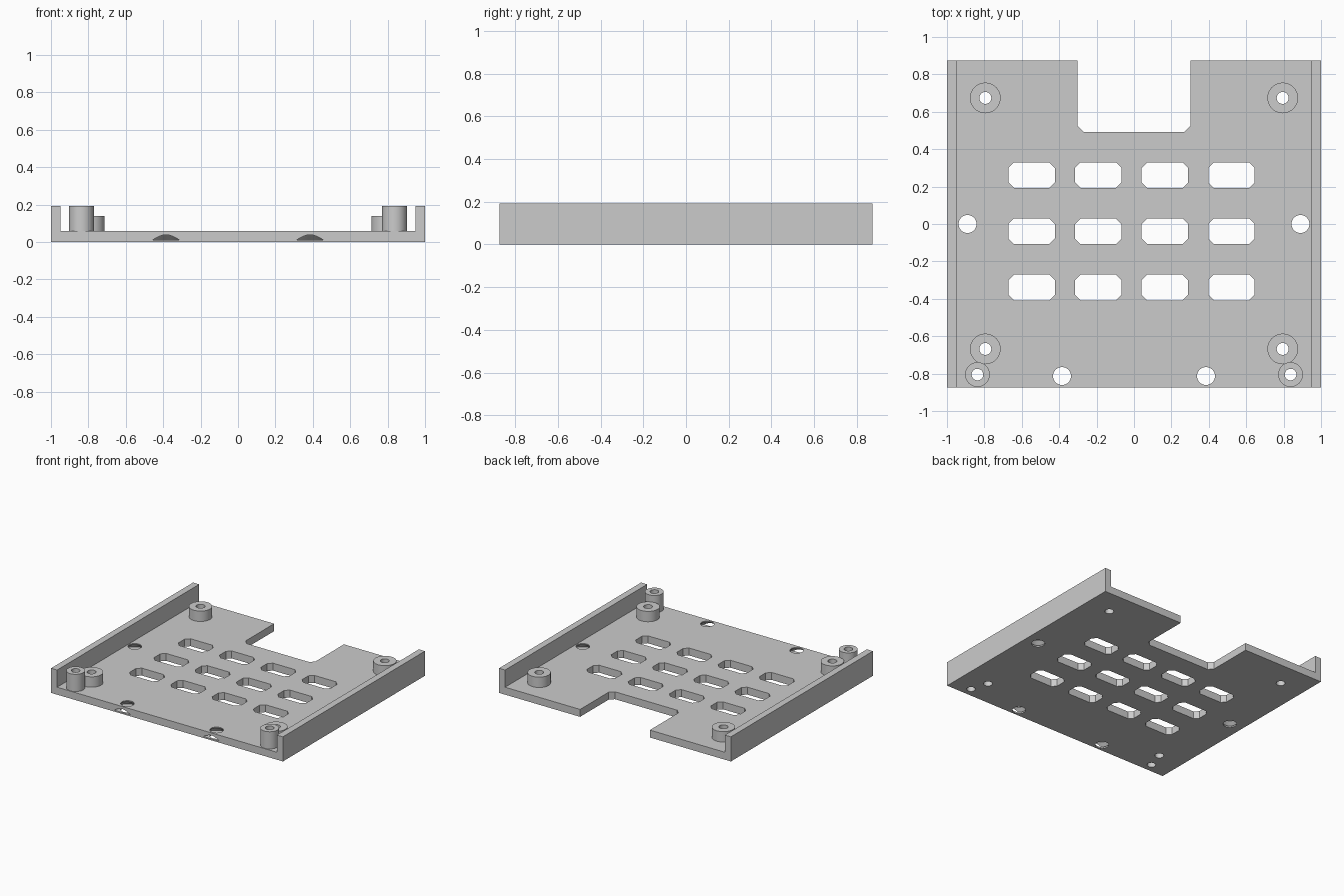
import bpy
import bmesh
import math

if "Cube" in bpy.data.objects:
    bpy.data.objects.remove(bpy.data.objects["Cube"])

W, D = 1.0, 0.875                  # half width, half depth
FLOOR, WALL_TOP, WALL = 0.058, 0.192, 0.052
SEG = 40

grey = bpy.data.materials.new("light grey")
grey.diffuse_color = (0.6, 0.6, 0.6, 1)
grey.use_nodes = True
grey.node_tree.nodes["Principled BSDF"].inputs["Base Color"].default_value = grey.diffuse_color


def finish(bm, name):
    bmesh.ops.recalc_face_normals(bm, faces=bm.faces)
    mesh = bpy.data.meshes.new(name)
    bm.to_mesh(mesh)
    bm.free()
    mesh.materials.append(grey)
    obj = bpy.data.objects.new(name, mesh)
    bpy.context.collection.objects.link(obj)
    return obj


def extrude(bm, points, vec):
    """Close a planar outline and extrude it along vec."""
    face = bm.faces.new([bm.verts.new(p) for p in points])
    ext = bmesh.ops.extrude_face_region(bm, geom=[face])
    verts = [g for g in ext["geom"] if isinstance(g, bmesh.types.BMVert)]
    bmesh.ops.translate(bm, verts=verts, vec=vec)


def chamfered_prism(bm, x, y, w, h, c):
    """Vertical cutter with a rectangular outline and cut corners."""
    a, b = w / 2, h / 2
    pts = [(a, b - c), (a - c, b), (c - a, b), (-a, b - c),
           (-a, c - b), (c - a, -b), (a - c, -b), (a, c - b)]
    extrude(bm, [(x + px, y + py, -0.1) for px, py in pts], (0, 0, 0.4))


def lathe(bm, x, y, profile, ring=False):
    """Revolve an (r, z) profile; ring joins its ends, otherwise caps them."""
    loops = []
    for r, z in profile:
        loops.append([bm.verts.new((x + r * math.cos(2 * math.pi * i / SEG),
                                    y + r * math.sin(2 * math.pi * i / SEG), z))
                      for i in range(SEG)])
    pairs = list(zip(loops, loops[1:]))
    if ring:
        pairs.append((loops[-1], loops[0]))
    else:
        bm.faces.new(loops[0])
        bm.faces.new(loops[-1])
    for lo, hi in pairs:
        for i in range(SEG):
            j = (i + 1) % SEG
            bm.faces.new((lo[i], lo[j], hi[j], hi[i]))


def smooth(obj):
    bpy.ops.object.select_all(action="DESELECT")
    obj.select_set(True)
    bpy.context.view_layer.objects.active = obj
    bpy.ops.object.shade_smooth_by_angle(angle=math.radians(30))


# Tray: U-shaped section run from front to back
bm = bmesh.new()
section = [(-W, 0), (W, 0), (W, WALL_TOP), (W - WALL, WALL_TOP), (W - WALL, FLOOR),
           (WALL - W, FLOOR), (WALL - W, WALL_TOP), (-W, WALL_TOP)]
extrude(bm, [(x, -D, z) for x, z in section], (0, 2 * D, 0))
tray = finish(bm, "tray")

# Standoff positions: (x, y, radius, top, hole radius)
standoffs = []
for s in (-1, 1):
    standoffs += [(s * 0.795, 0.674, 0.082, 0.139, 0.032),
                  (s * 0.795, -0.668, 0.082, 0.139, 0.032),
                  (s * 0.837, -0.805, 0.066, WALL_TOP, 0.031)]

# Cutter: rear notch, vent slots, countersunk screw holes, standoff bores
bm = bmesh.new()
chamfered_prism(bm, 0, 0.492 + 0.3, 0.602, 0.6, 0.032)
for i in range(4):
    for j in range(3):
        chamfered_prism(bm, -0.547 + 0.356 * i, 0.261 - 0.3 * j, 0.248, 0.138, 0.03)
for x, y in [(-0.89, 0), (0.89, 0), (-0.385, -0.813), (0.385, -0.813)]:
    lathe(bm, x, y, [(0.048, -0.1), (0.048, 0.011), (0.094, 0.011),
                     (0.048, 0.05), (0.048, 0.3)])
for x, y, r, top, hole in standoffs:
    lathe(bm, x, y, [(hole, -0.1), (hole, 0.3)])
cutter = finish(bm, "opening_cutter")
cutter.hide_render = True

mod = tray.modifiers.new("openings", "BOOLEAN")
mod.operation = "DIFFERENCE"
mod.solver = "EXACT"
mod.object = cutter
bpy.context.view_layer.objects.active = tray
bpy.ops.object.modifier_apply(modifier=mod.name)
bpy.data.objects.remove(cutter)
smooth(tray)

# Hollow standoffs on the floor
for x, y, r, top, hole in standoffs:
    bm = bmesh.new()
    lathe(bm, x, y, [(hole, FLOOR), (r, FLOOR), (r, top), (hole, top)], ring=True)
    smooth(finish(bm, "standoff"))
